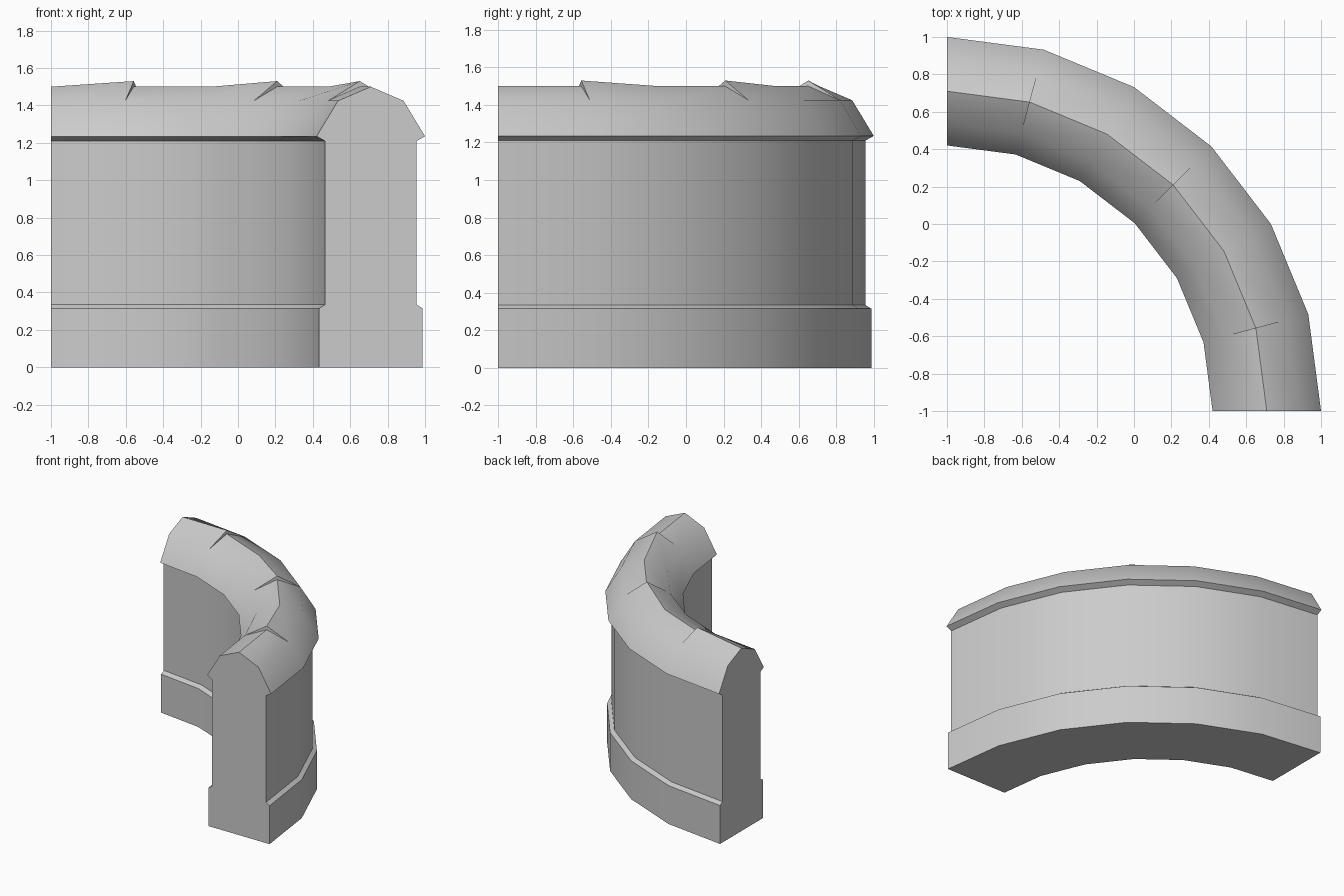
import bpy, bmesh, math

if "Cube" in bpy.data.objects:
    bpy.data.objects.remove(bpy.data.objects["Cube"])

SEGS = 6                  # 15 degree steps through a quarter turn
CENTRE = (-1.0, -1.0)     # centre of the arc
R_MID = 1.71              # radius of the ridge line
RIDGE, LIP = 1.50, 1.53   # normal ridge height, raised tile edge height

# Half cross-section: (distance from centreline, z), bottom to shoulder
HALF = [(0.277, 0.0), (0.277, 0.315), (0.245, 0.335),
        (0.245, 1.21), (0.29, 1.235), (0.175, 1.425)]
PROFILE = HALF + [(0.0, RIDGE)] + [(-d, z) for d, z in reversed(HALF)]
TOP = len(HALF)           # index of the ridge point
N = len(PROFILE)

bm = bmesh.new()


def add_vert(step, offset, z):
    a = math.radians(90) * step / SEGS
    r = R_MID + offset
    return bm.verts.new((CENTRE[0] + r * math.cos(a), CENTRE[1] + r * math.sin(a), z))


# Cross-section rings along the arc
rings = [[add_vert(s, d, z) for d, z in PROFILE] for s in range(SEGS + 1)]

# Every second coping tile starts with a raised lip
lips = {s: add_vert(s, 0.0, LIP) for s in range(1, SEGS, 2)}

# Swept sides, coping and underside
for s in range(SEGS):
    start, end = list(rings[s]), rings[s + 1]
    if s in lips:
        start[TOP] = lips[s]
    for i in range(N):
        j = (i + 1) % N
        bm.faces.new((start[i], start[j], end[j], end[i]))

# Thin triangular faces under each lip
for s, high in lips.items():
    low = rings[s][TOP]
    bm.faces.new((rings[s][TOP - 1], low, high))
    bm.faces.new((low, rings[s][TOP + 1], high))

# Flat end caps
bm.faces.new(rings[0])
bm.faces.new(rings[-1])
bmesh.ops.recalc_face_normals(bm, faces=bm.faces[:])

mesh = bpy.data.meshes.new("curved_wall")
bm.to_mesh(mesh)
bm.free()
wall = bpy.data.objects.new("curved_wall", mesh)
bpy.context.collection.objects.link(wall)

# Smooth round the curve, sharp at ridge, lips and ledges
bpy.context.view_layer.objects.active = wall
wall.select_set(True)
bpy.ops.object.shade_smooth_by_angle(angle=math.radians(40))
